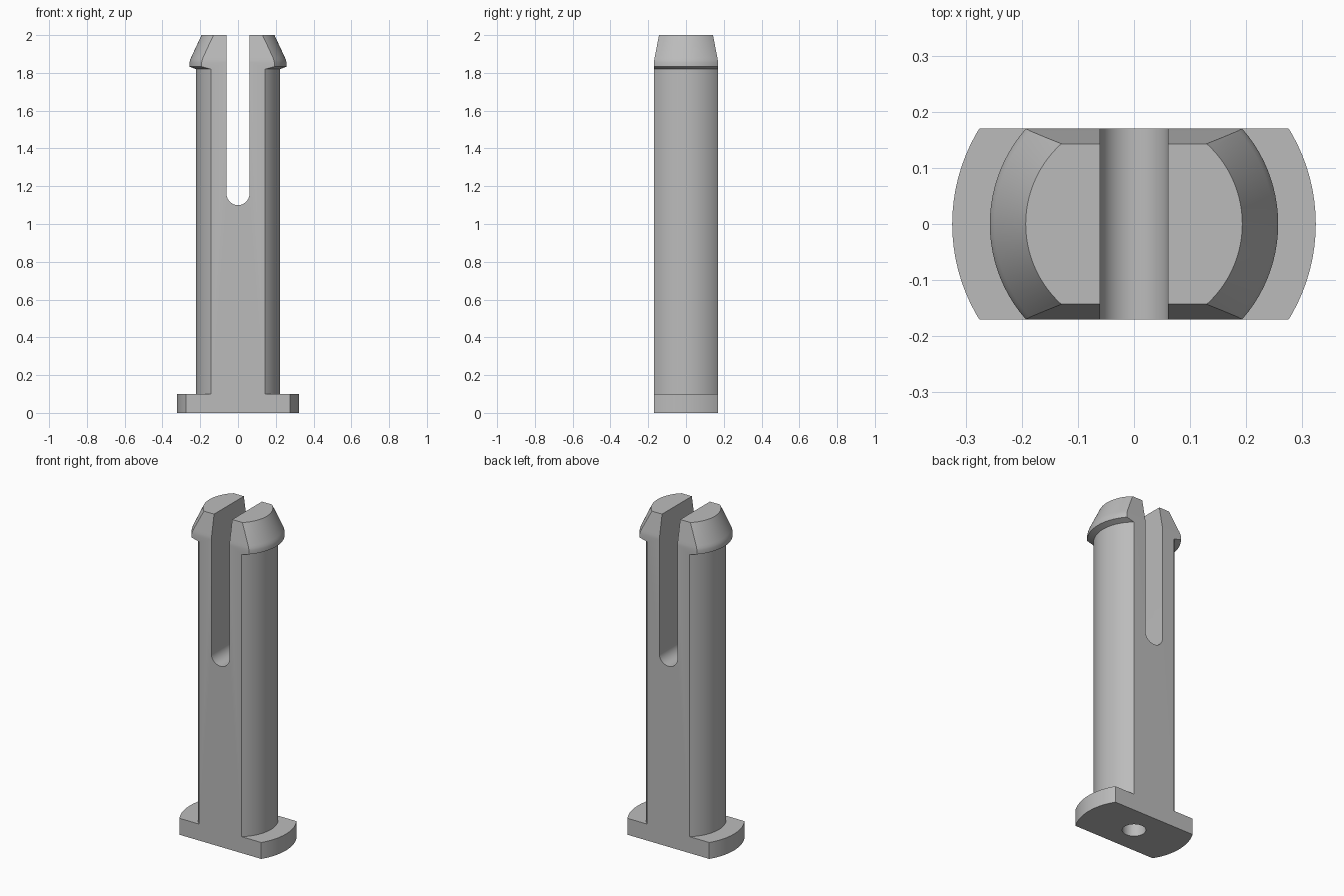
import bpy
import bmesh
import math

cube = bpy.data.objects.get("Cube")
if cube:
    bpy.data.objects.remove(cube, do_unlink=True)

HALF_DEPTH = 0.17    # flat front and back
SLOT = 0.061         # half width of the slot
SLOT_Z = 1.161       # centre of the slot's round end

grey = bpy.data.materials.new("plain_grey")
grey.use_nodes = True
colour = (0.5, 0.5, 0.5, 1)
grey.diffuse_color = colour
grey.node_tree.nodes["Principled BSDF"].inputs["Base Color"].default_value = colour


def make_object(name, bm):
    bmesh.ops.recalc_face_normals(bm, faces=bm.faces)
    mesh = bpy.data.meshes.new(name)
    bm.to_mesh(mesh)
    bm.free()
    mesh.materials.append(grey)
    obj = bpy.data.objects.new(name, mesh)
    bpy.context.collection.objects.link(obj)
    return obj


def lathe(name, profile, steps=96):
    """Revolve (radius, z) points that start and end on the axis."""
    bm = bmesh.new()
    verts = [bm.verts.new((r, 0, z)) for r, z in profile]
    edges = [bm.edges.new(pair) for pair in zip(verts, verts[1:])]
    bmesh.ops.spin(bm, geom=verts + edges, cent=(0, 0, 0), axis=(0, 0, 1),
                   angle=math.tau, steps=steps)
    bmesh.ops.remove_doubles(bm, verts=bm.verts, dist=1e-5)
    return make_object(name, bm)


def prism(name, points, offset):
    """Extrude a closed outline of 3D points along offset."""
    bm = bmesh.new()
    face = bm.faces.new([bm.verts.new(p) for p in points])
    moved = bmesh.ops.extrude_face_region(bm, geom=[face])["geom"]
    bmesh.ops.translate(bm, vec=offset,
                        verts=[v for v in moved if isinstance(v, bmesh.types.BMVert)])
    return make_object(name, bm)


# Foot plate, shaft and barbed head as one turned body
pin = lathe("snap_pin", [
    (0, 0), (0.324, 0), (0.324, 0.1), (0.222, 0.1), (0.222, 1.82),
    (0.257, 1.833), (0.257, 1.855), (0.254, 1.867), (0.249, 1.88),
    (0.193, 2), (0, 2)])

# Envelope with flat sides that taper beside the head
side = [(HALF_DEPTH, -0.1), (HALF_DEPTH, 1.855), (0.168, 1.87),
        (0.165, 1.885), (0.143, 2), (0.124, 2.1)]
outline = side + [(-y, z) for y, z in reversed(side)]
envelope = prism("flat_side_envelope", [(-0.5, y, z) for y, z in outline], (1, 0, 0))

# Round-ended slot between the two prongs
arc = [math.pi + math.pi * i / 24 for i in range(25)]
slot = [(SLOT * math.cos(a), -0.5, SLOT_Z + SLOT * math.sin(a)) for a in arc]
slot += [(SLOT, -0.5, 2.2), (-SLOT, -0.5, 2.2)]
slot_cutter = prism("slot_cutter", slot, (0, 1, 0))

# Blind hole under the foot
hole_cutter = lathe("hole_cutter", [(0, -0.1), (0.065, -0.1), (0.065, 0.5), (0, 0.5)], 48)

cutters = [(envelope, "INTERSECT"), (slot_cutter, "DIFFERENCE"), (hole_cutter, "DIFFERENCE")]
for cutter, operation in cutters:
    cutter.hide_render = True
    mod = pin.modifiers.new(cutter.name, "BOOLEAN")
    mod.operation = operation
    mod.solver = "EXACT"
    mod.object = cutter

# Bake the cuts, then remove the helpers
bpy.context.view_layer.update()
shaped = bpy.data.meshes.new_from_object(
    pin.evaluated_get(bpy.context.evaluated_depsgraph_get()))
pin.modifiers.clear()
pin.data = shaped
shaped.name = "snap_pin"
shaped.materials.clear()
shaped.materials.append(grey)
for cutter, _ in cutters:
    bpy.data.objects.remove(cutter, do_unlink=True)

# Smooth round surfaces, sharp edges
bpy.ops.object.select_all(action="DESELECT")
pin.select_set(True)
bpy.context.view_layer.objects.active = pin
bpy.ops.object.shade_smooth_by_angle(angle=math.radians(20))
